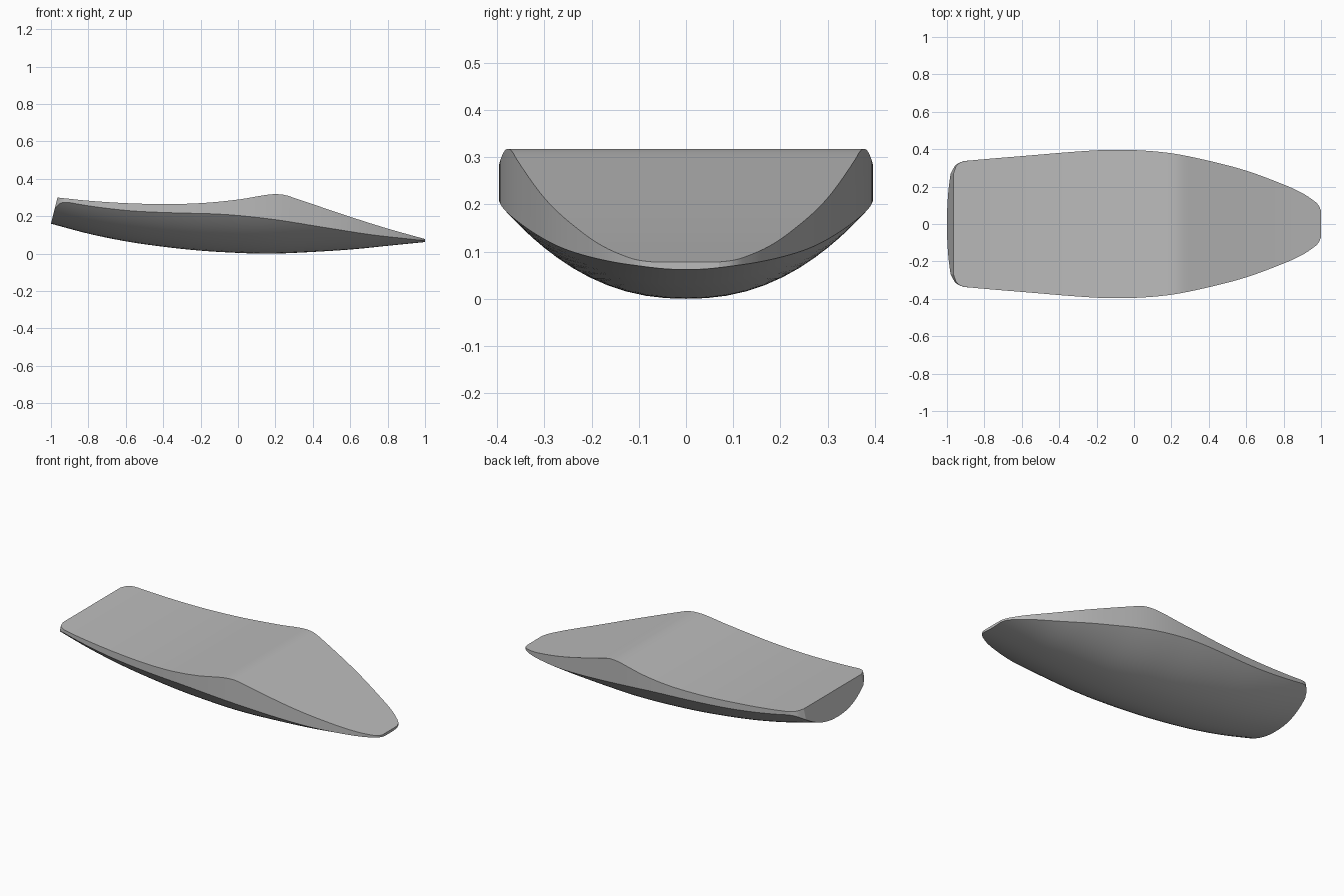
import bpy, bmesh, math

cube = bpy.data.objects.get("Cube")
if cube:
    bpy.data.objects.remove(cube, do_unlink=True)


def smooth(knots, x):
    """Cubic curve through (x, value) knots."""
    def slope(i):
        a, b = knots[max(i - 1, 0)], knots[min(i + 1, len(knots) - 1)]
        return (b[1] - a[1]) / (b[0] - a[0])
    i = 0
    while i < len(knots) - 2 and x > knots[i + 1][0]:
        i += 1
    (xa, a), (xb, b) = knots[i], knots[i + 1]
    h = xb - xa
    t = min(max((x - xa) / h, 0), 1)
    u = 1 - t
    return (a * u * u * (1 + 2 * t) + b * t * t * (3 - 2 * t)
            + slope(i) * h * t * u * u - slope(i + 1) * h * t * t * u)


# Profiles along the length
TAIL = -0.965
WIDTH = [(TAIL, .27), (-.95, .31), (-.92, .332), (-.87, .34), (-.6, .363), (-.2, .394), (0, .395),
         (.2, .378), (.4, .338), (.6, .285), (.8, .211), (.9, .165), (.97, .118), (.99, .095), (1, .07)]
DECK = [(TAIL, .30), (-.8, .283), (-.6, .27), (-.4, .265), (-.2, .27), (0, .289), (.15, .314),
        (.2, .318), (.25, .314), (.3, .298), (.6, .197), (.8, .134), (1, .078)]
KEEL = [(-1, .16), (-.8, .107), (-.6, .066), (-.4, .037), (-.2, .016), (0, .004), (.15, 0),
        (.3, .004), (.6, .022), (.8, .042), (1, .062)]


def belly(x, y):
    return smooth(KEEL, x) + 0.2 * (abs(y) / 0.395) ** 2.25


def rake(x, z):
    """Lean the tail end backwards towards the bottom."""
    f = min(max((-0.85 - x) / (-0.85 - TAIL), 0), 1)
    return x - f * 0.25 * max(smooth(DECK, x) - z, 0)


# Stations are packed closer together at both ends
STEPS, ACROSS = 110, 28
stations = [TAIL + (1 - TAIL) * (0.5 - 0.5 * math.cos(math.pi * i / STEPS)) for i in range(STEPS + 1)]

bm = bmesh.new()
bottom, top = [], []
for x in stations:
    w, zt = smooth(WIDTH, x), smooth(DECK, x)
    low, high = [], []
    for j in range(ACROSS + 1):
        y = w * math.sin(math.pi * (j / ACROSS - 0.5))
        xr = x
        for _ in range(3):
            xr = rake(x, belly(xr, y))
        low.append(bm.verts.new((xr, y, belly(xr, y))))
        high.append(bm.verts.new((x, y, zt)))
    bottom.append(low)
    top.append(high)


def skin(a, b):
    for k in range(len(a) - 1):
        bm.faces.new((a[k], a[k + 1], b[k + 1], b[k]))


# Deck, belly, side walls, then the two ends
for i in range(STEPS):
    skin(top[i], top[i + 1])
    skin(bottom[i], bottom[i + 1])
    for j in (0, ACROSS):
        bm.faces.new((bottom[i][j], bottom[i + 1][j], top[i + 1][j], top[i][j]))
for i in (0, STEPS):
    skin(bottom[i], top[i])
bmesh.ops.recalc_face_normals(bm, faces=bm.faces)

mesh = bpy.data.meshes.new("hull")
bm.to_mesh(mesh)
bm.free()
hull = bpy.data.objects.new("hull", mesh)
bpy.context.collection.objects.link(hull)

grey = bpy.data.materials.new("plain grey")
grey.use_nodes = True
colour = (0.5, 0.5, 0.5, 1)
grey.diffuse_color = colour
grey.node_tree.nodes["Principled BSDF"].inputs["Base Color"].default_value = colour
mesh.materials.append(grey)

bpy.ops.object.select_all(action="DESELECT")
hull.select_set(True)
bpy.context.view_layer.objects.active = hull
bpy.ops.object.shade_smooth_by_angle(angle=math.radians(30))
